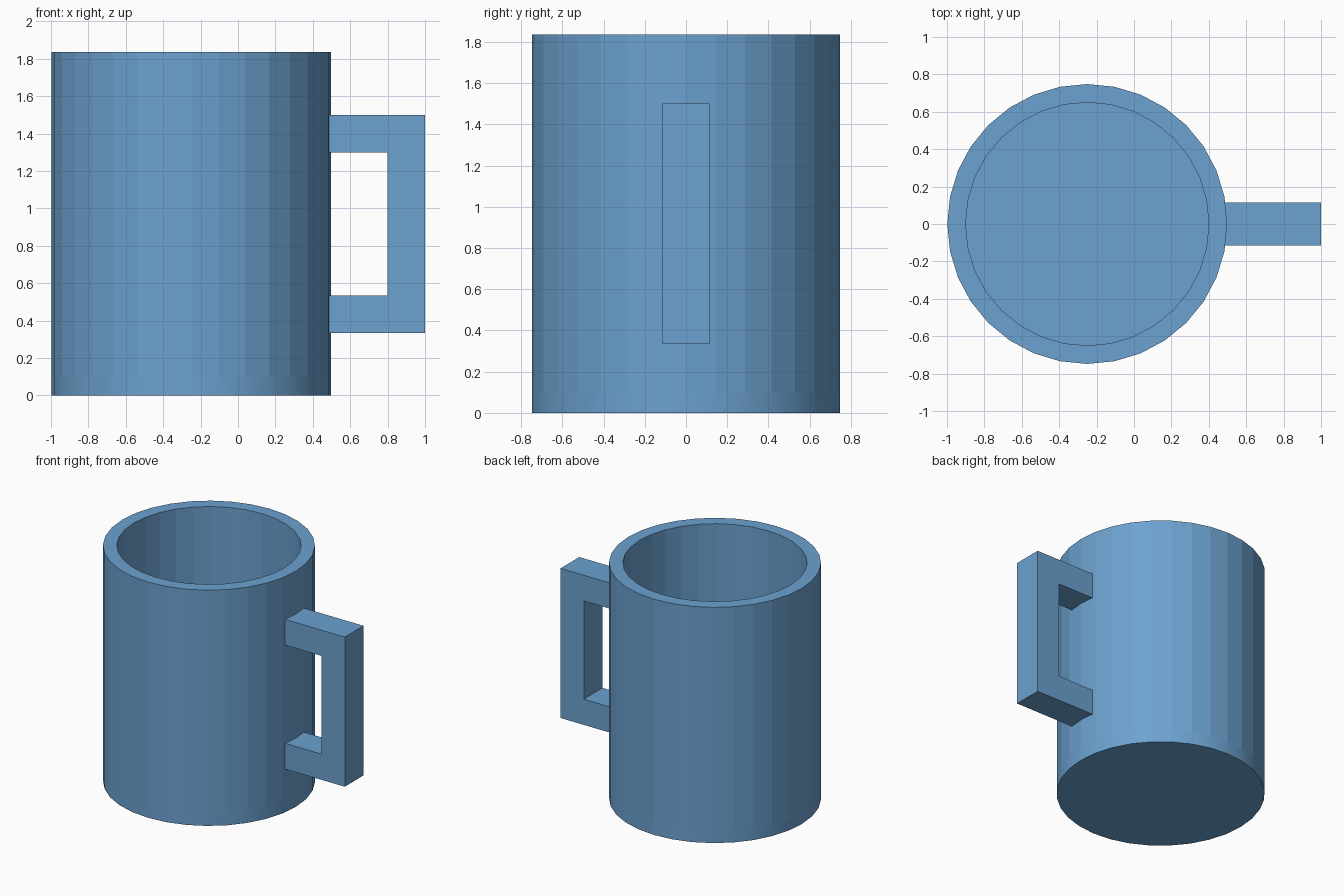
import bpy
import bmesh
from math import cos, sin, tau

cube = bpy.data.objects.get("Cube")
if cube:
    bpy.data.objects.remove(cube, do_unlink=True)

SIDES = 32
CENTRE_X = -0.25
OUTER, INNER = 0.748, 0.65
HEIGHT, FLOOR = 1.835, 0.1

blue = bpy.data.materials.new("mug blue")
colour = (0.15, 0.36, 0.63, 1)
blue.diffuse_color = colour
blue.use_nodes = True
blue.node_tree.nodes["Principled BSDF"].inputs["Base Color"].default_value = colour


def finish(bm, name):
    bmesh.ops.recalc_face_normals(bm, faces=bm.faces)
    mesh = bpy.data.meshes.new(name)
    bm.to_mesh(mesh)
    bm.free()
    mesh.materials.append(blue)
    obj = bpy.data.objects.new(name, mesh)
    bpy.context.collection.objects.link(obj)
    return obj


# Cup body: rings from the underside, up the outside, over the rim, down to the floor
bm = bmesh.new()
profile = [(OUTER, 0), (OUTER, FLOOR), (OUTER, HEIGHT), (INNER, HEIGHT), (INNER, FLOOR)]
rings = [[bm.verts.new((r * cos(tau * i / SIDES), r * sin(tau * i / SIDES), z))
          for i in range(SIDES)] for r, z in profile]
for level, (low, high) in enumerate(zip(rings, rings[1:])):
    for i in range(SIDES):
        j = (i + 1) % SIDES
        face = bm.faces.new((low[i], low[j], high[j], high[i]))
        face.smooth = level == 0  # soft shading on the base band only
bm.faces.new(rings[0])
bm.faces.new(rings[-1])
cup = finish(bm, "cup_body")
cup.location.x = CENTRE_X

# Handle: square C outline, pushed through its width and set into the wall
ROOT, GRIP, END = 0.45, 0.8, 1.0
LOW, HIGH, BAR, HALF_WIDTH = 0.335, 1.5, 0.2, 0.115
outline = [(ROOT, LOW), (END, LOW), (END, HIGH), (ROOT, HIGH),
           (ROOT, HIGH - BAR), (GRIP, HIGH - BAR), (GRIP, LOW + BAR), (ROOT, LOW + BAR)]
bm = bmesh.new()
side = bm.faces.new([bm.verts.new((x, -HALF_WIDTH, z)) for x, z in outline])
pushed = bmesh.ops.extrude_face_region(bm, geom=[side], use_keep_orig=True)
bmesh.ops.translate(bm, vec=(0, 2 * HALF_WIDTH, 0),
                    verts=[v for v in pushed["geom"] if isinstance(v, bmesh.types.BMVert)])
finish(bm, "handle")
